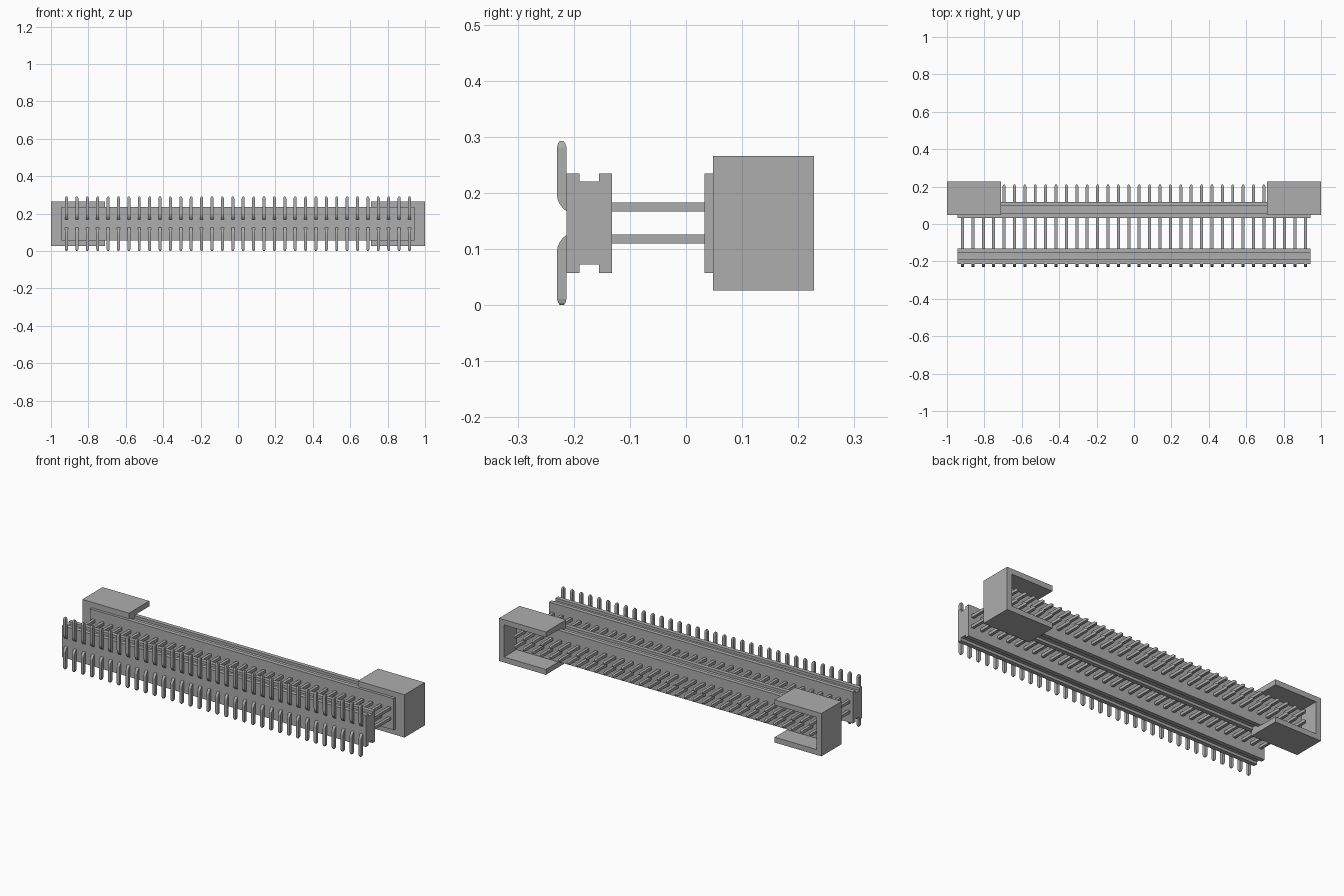
import bpy
import bmesh

if "Cube" in bpy.data.objects:
    bpy.data.objects.remove(bpy.data.objects["Cube"], do_unlink=True)

grey = bpy.data.materials.new("plain_grey")
grey.use_nodes = True
colour = (0.42, 0.42, 0.42, 1)
grey.diffuse_color = colour
grey.node_tree.nodes["Principled BSDF"].inputs["Base Color"].default_value = colour

MID = 0.146       # height of the symmetry plane
COLUMNS = 34
PITCH = 1.834 / (COLUMNS - 1)


def loft(bm, rings):
    """Skin a list of equal-sized point rings and cap both ends."""
    loops = [[bm.verts.new(p) for p in ring] for ring in rings]
    n = len(loops[0])
    for a, b in zip(loops, loops[1:]):
        for i in range(n):
            j = (i + 1) % n
            bm.faces.new((a[i], a[j], b[j], b[i]))
    bm.faces.new(loops[0][::-1])
    bm.faces.new(loops[-1])


def finish(bm, name):
    bmesh.ops.recalc_face_normals(bm, faces=bm.faces[:])
    mesh = bpy.data.meshes.new(name)
    bm.to_mesh(mesh)
    bm.free()
    mesh.materials.append(grey)
    obj = bpy.data.objects.new(name, mesh)
    bpy.context.collection.objects.link(obj)
    return obj


# Grooved insulator bars: one profile extruded along x
def bar(name, y0, y1):
    tall, low, lip = 0.0885, 0.074, 0.023
    top = [(y0, tall), (y0 + lip, tall), (y0 + lip, low),
           (y1 - lip, low), (y1 - lip, tall), (y1, tall)]
    outline = top + [(y, -h) for y, h in reversed(top)]
    bm = bmesh.new()
    loft(bm, [[(x, y, MID + h) for y, h in outline] for x in (-0.943, 0.943)])
    finish(bm, name)


bar("front_bar", -0.213, -0.132)
bar("rear_bar", 0.033, 0.118)


# End shrouds: U-shaped walls with a solid web around the rear bar
def shroud(name, side):
    out, wall, h, end = 1.0, 0.03, 0.12, 0.71
    outline = [(end, h), (out, h), (out, -h), (end, -h), (end, -h + wall),
               (out - wall, -h + wall), (out - wall, h - wall), (end, h - wall)]
    web = [(end, h - wall), (out - wall, h - wall),
           (out - wall, -h + wall), (end, -h + wall)]
    bm = bmesh.new()
    for points, y0, y1 in ((outline, 0.048, 0.228), (web, 0.048, 0.118)):
        loft(bm, [[(side * x, y, MID + z) for x, z in points] for y in (y0, y1)])
    finish(bm, name)


shroud("left_shroud", 1)
shroud("right_shroud", -1)

# Bent pin: (outer y, outer z, inner y, inner z, half width) along its path
PIN = [
    (0.212, 0.026, 0.212, 0.031, 0.003),
    (0.207, 0.022, 0.207, 0.035, 0.006),
    (0.198, 0.0205, 0.198, 0.0365, 0.008),
    (-0.212, 0.0205, -0.211, 0.0365, 0.008),
    (-0.219, 0.026, -0.2115, 0.038, 0.008),
    (-0.225, 0.034, -0.2125, 0.042, 0.008),
    (-0.229, 0.043, -0.213, 0.047, 0.008),
    (-0.230, 0.052, -0.213, 0.052, 0.008),
    (-0.230, 0.135, -0.213, 0.135, 0.008),
    (-0.228, 0.142, -0.215, 0.142, 0.006),
    (-0.225, 0.146, -0.218, 0.146, 0.003),
]


def pin_row(name, flip):
    bm = bmesh.new()
    for i in range(COLUMNS):
        x = (i - (COLUMNS - 1) / 2) * PITCH
        loft(bm, [[(x - w, yo, MID + flip * zo), (x + w, yo, MID + flip * zo),
                   (x + w, yi, MID + flip * zi), (x - w, yi, MID + flip * zi)]
                  for yo, zo, yi, zi, w in PIN])
    finish(bm, name)


pin_row("upper_pins", 1)
pin_row("lower_pins", -1)
